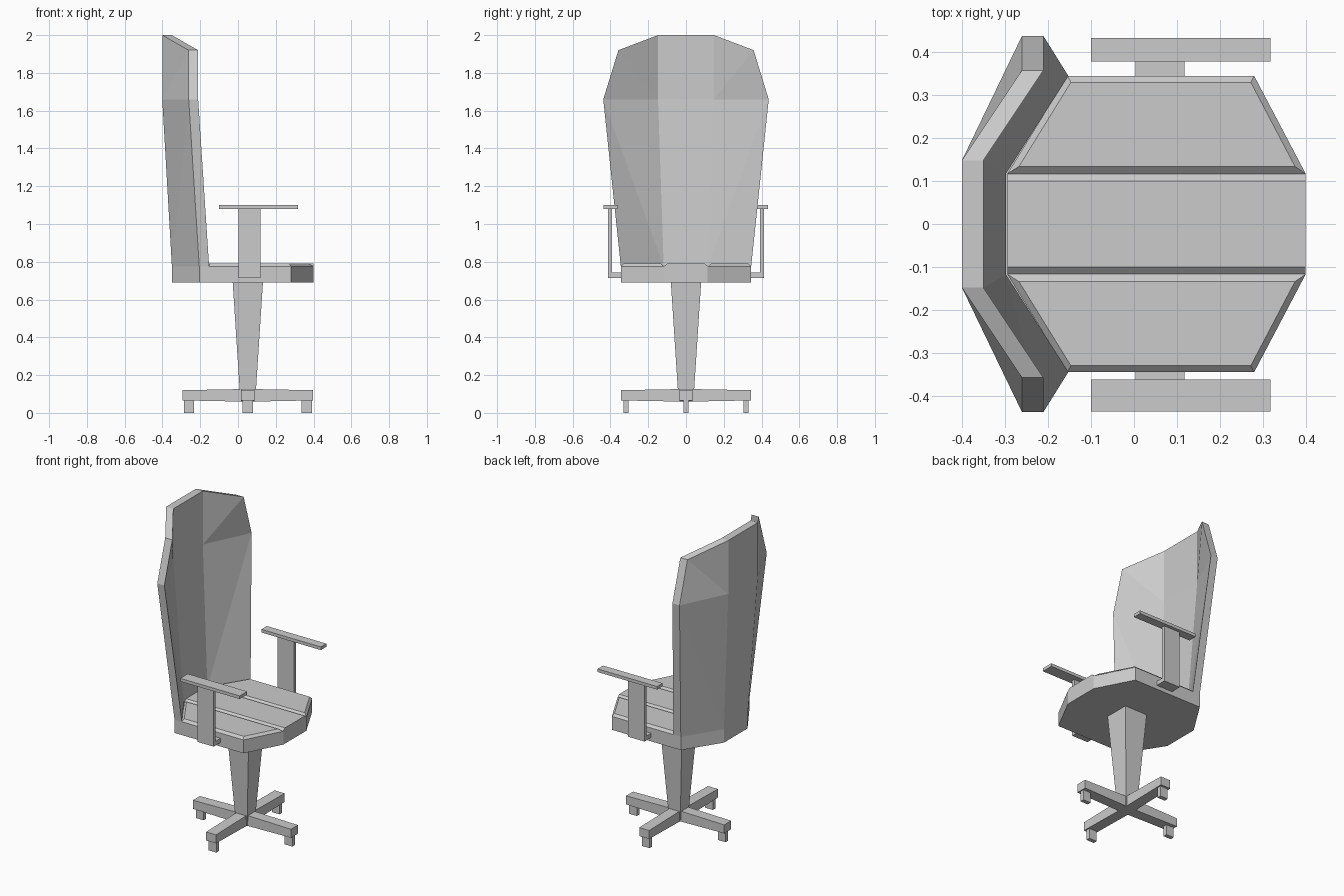
import bpy, bmesh

if "Cube" in bpy.data.objects:
    bpy.data.objects.remove(bpy.data.objects["Cube"])


def loft(name, rings, low_cap=True, high_cap=True, split=False):
    """Skin equal-sized rings of points; caps are strips of quads across the ring."""
    bm = bmesh.new()
    vs = [[bm.verts.new(p) for p in ring] for ring in rings]
    n = len(rings[0])
    for lo, hi in zip(vs, vs[1:]):
        for i in range(n):
            a, b, c, d = lo[i], lo[(i + 1) % n], hi[(i + 1) % n], hi[i]
            if not split:
                bm.faces.new((a, b, c, d))
            elif i % 4 == 0:
                bm.faces.new((a, b, d))
                bm.faces.new((b, c, d))
            else:
                bm.faces.new((a, b, c))
                bm.faces.new((a, c, d))
    for ring, wanted in ((vs[0], low_cap), (vs[-1], high_cap)):
        if wanted:
            for i in range(n // 2 - 1):
                bm.faces.new((ring[i], ring[i + 1], ring[n - 2 - i], ring[n - 1 - i]))
    bmesh.ops.recalc_face_normals(bm, faces=bm.faces)
    me = bpy.data.meshes.new(name)
    bm.to_mesh(me)
    bm.free()
    ob = bpy.data.objects.new(name, me)
    bpy.context.collection.objects.link(ob)
    return ob


def rect(x0, x1, y0, y1, z):
    return [(x0, y0, z), (x1, y0, z), (x1, y1, z), (x0, y1, z)]


def box(name, x0, x1, y0, y1, z0, z1):
    return loft(name, [rect(x0, x1, y0, y1, z0), rect(x0, x1, y0, y1, z1)])


CX = 0.052       # axis of the column and foot cross
Z0, Z1, Z2 = 0.69, 0.775, 0.79   # seat underside, groove level, seat top

# seat slab, reaching under the backrest
outline = [(-0.205, -0.345), (-0.35, -0.118), (-0.35, 0.118), (-0.205, 0.345),
           (0.28, 0.345), (0.4, 0.115), (0.4, -0.115), (0.28, -0.345)]
loft("seat_slab", [[(x, y, z) for x, y in outline] for z in (Z0, Z1)], high_cap=False)

# seat cushions with bevelled edges forming two V grooves
loft("middle_cushion", [rect(-0.295, 0.4, -0.117, 0.117, Z1),
                        rect(-0.295, 0.4, -0.1, 0.1, Z2)], low_cap=False)
for s, side in ((-1, "right"), (1, "left")):
    low = [(-0.295, 0.117), (0.4, 0.117), (0.28, 0.345), (-0.155, 0.345)]
    high = [(-0.268, 0.134), (0.375, 0.134), (0.272, 0.33), (-0.147, 0.33)]
    loft(side + "_cushion", [[(x, s * y, z) for x, y in pts]
                             for pts, z in ((low, Z1), (high, Z2))], low_cap=False)


# three-sided wrap-around backrest
def back_ring(x_mid, x_side, y_mid, y_side, z_mid, z_side, t):
    half = [(x_side, -y_side, z_side), (x_mid, -y_mid, z_mid),
            (x_mid, y_mid, z_mid), (x_side, y_side, z_side)]
    return half + [(x + t, y, z) for x, y, z in reversed(half)]


loft("backrest", [back_ring(-0.35, -0.205, 0.118, 0.345, Z1, Z1, 0.052),
                  back_ring(-0.401, -0.261, 0.148, 0.438, 1.66, 1.66, 0.05),
                  back_ring(-0.401, -0.261, 0.148, 0.358, 2.0, 1.92, 0.05)],
     low_cap=False, split=True)

# armrests: bracket, post and pad; the right pad is slightly wider
for s, side, pad in ((-1, "right", (0.362, 0.437)), (1, "left", (0.378, 0.433))):
    for part, x0, x1, y0, y1, z0, z1 in (
            ("bracket", 0.003, 0.118, 0.345, 0.395, 0.715, 0.742),
            ("post", 0.003, 0.118, 0.393, 0.413, 0.715, 1.08),
            ("pad", -0.1, 0.318, *pad, 1.08, 1.1)):
        ya, yb = sorted((s * y0, s * y1))
        box(f"{side}_arm_{part}", x0, x1, ya, yb, z0, z1)

# tapered column
loft("column", [rect(CX - h, CX + h, -h, h, z) for h, z in ((0.039, 0.06), (0.08, Z0))],
     high_cap=False)

# four base spokes with feet
for dx, dy, side in ((1, 0, "front"), (0, 1, "left"), (-1, 0, "back"), (0, -1, "right")):
    rings = []
    for r, z0, z1 in ((0.037, 0.06, 0.126), (0.345, 0.066, 0.12)):
        rings.append([(CX + dx * r - dy * w, dy * r + dx * w, z)
                      for w, z in ((-0.035, z0), (0.035, z0), (0.035, z1), (-0.035, z1))])
    loft(side + "_spoke", rings, low_cap=False)
    fx, fy = CX + dx * 0.312, dy * 0.318
    box(side + "_foot", fx - 0.027, fx + 0.027, fy - 0.013, fy + 0.013, 0, 0.068)
